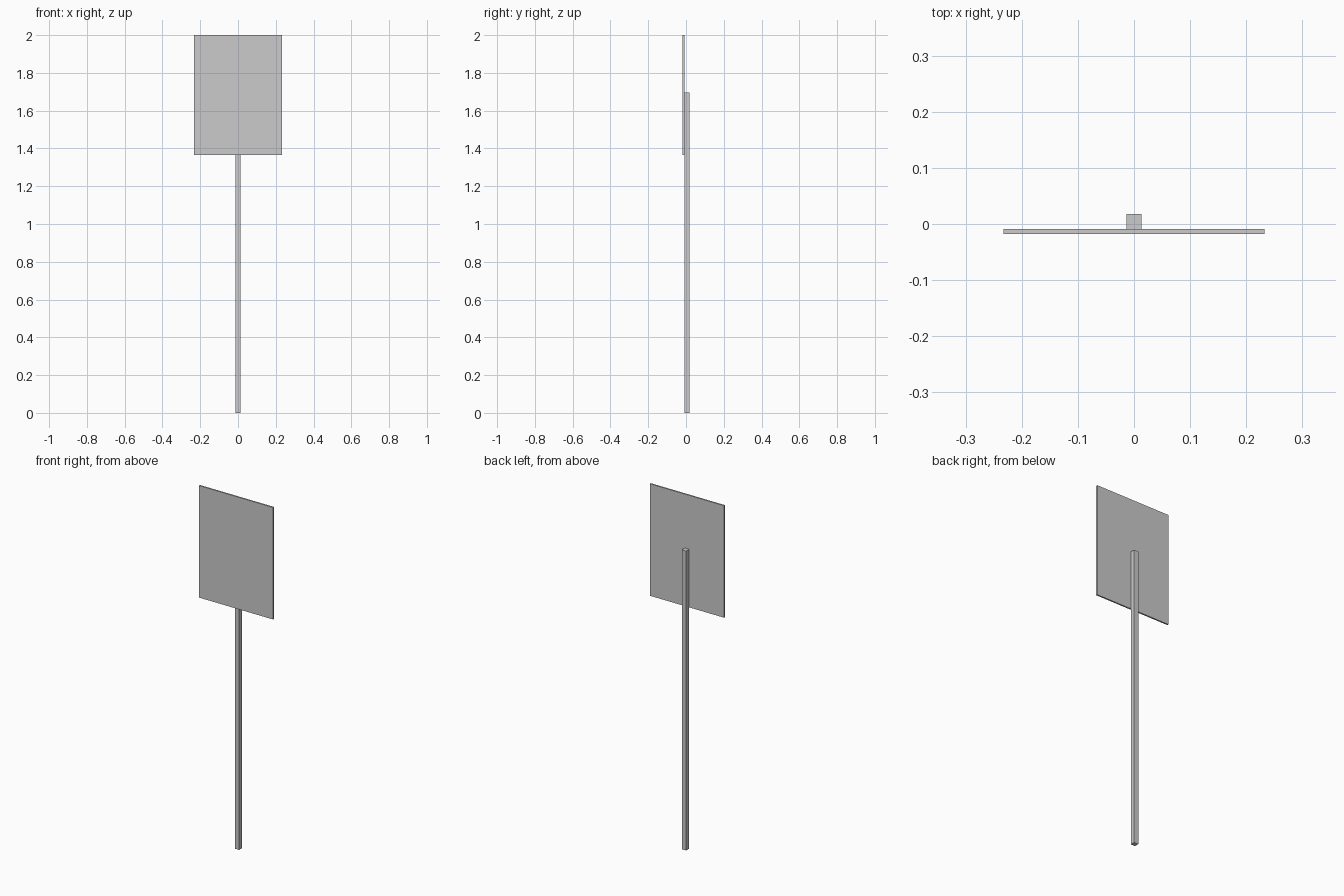
import bpy

if "Cube" in bpy.data.objects:
    bpy.data.objects.remove(bpy.data.objects["Cube"])


def box(name, lo, hi):
    """Add a box spanning two opposite corners."""
    centre = [(a + b) / 2 for a, b in zip(lo, hi)]
    bpy.ops.mesh.primitive_cube_add(size=1, location=centre)
    obj = bpy.context.object
    obj.name = name
    obj.scale = [b - a for a, b in zip(lo, hi)]
    bpy.ops.object.transform_apply(location=False, rotation=False, scale=True)
    return obj


# Square post, standing behind the panel
box("post", (-0.0135, -0.009, 0), (0.0135, 0.0175, 1.695))

# Thin rectangular sign panel on the front of the post
box("sign_panel", (-0.233, -0.0175, 1.366), (0.233, -0.009, 2.0))
